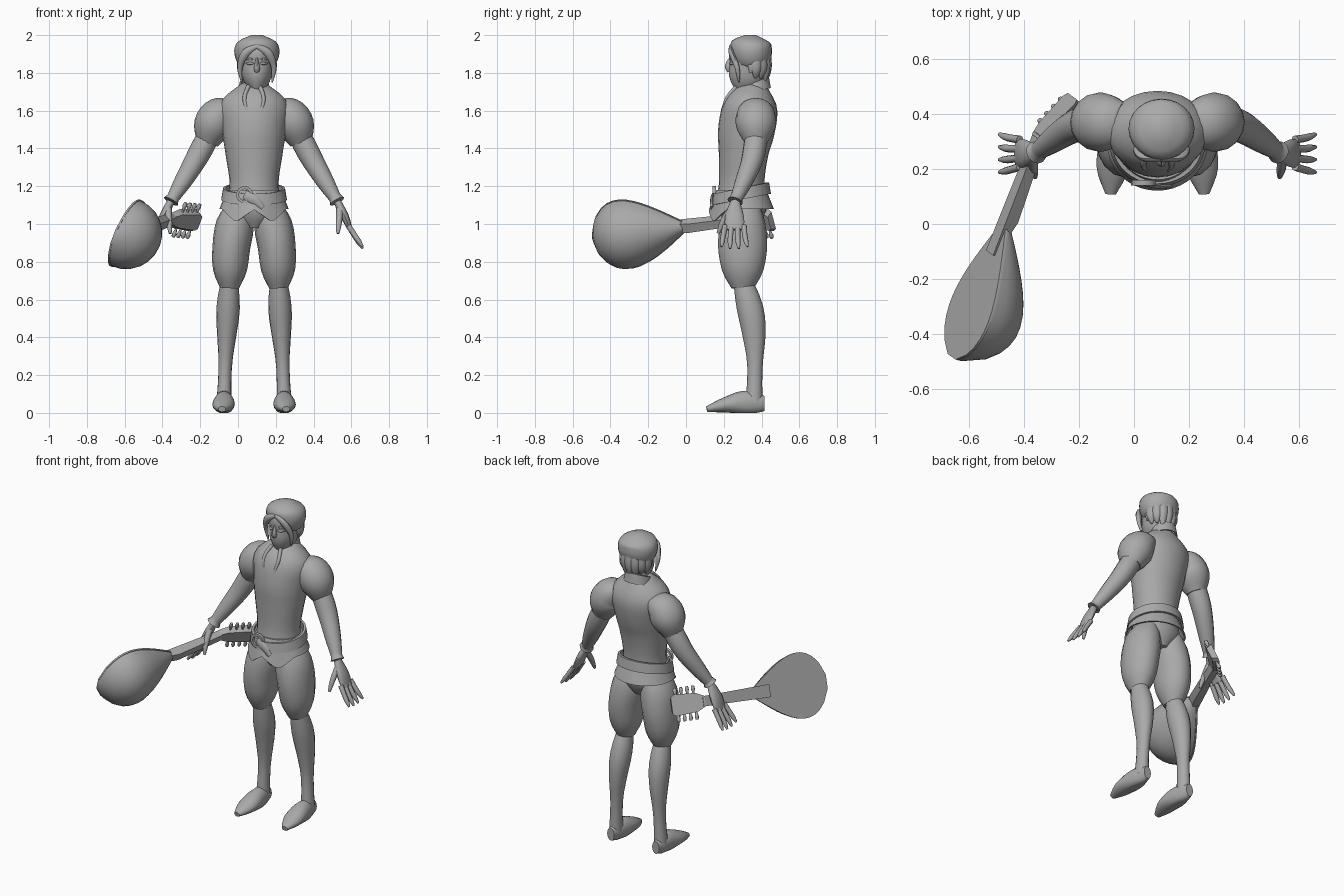
import bpy, bmesh
from math import sin, cos, pi, radians
from mathutils import Vector, Matrix

if "Cube" in bpy.data.objects:
    bpy.data.objects.remove(bpy.data.objects["Cube"], do_unlink=True)

COLOUR = (.4, .4, .4, 1)
grey = bpy.data.materials.new("plain grey")
grey.use_nodes = True
grey.diffuse_color = COLOUR
grey.node_tree.nodes["Principled BSDF"].inputs["Base Color"].default_value = COLOUR

X, Y, Z = Matrix.Identity(3)
BODY = Matrix.Translation(X * .085)
HEAD = Matrix.Translation(X * .1)


def skin(name, rings, frame=BODY, mirror=False, closed=False, angle=50):
    """Bridge rings of points into one surface, capped unless closed on itself."""
    bm = bmesh.new()
    rows = [[bm.verts.new(point) for point in ring] for ring in rings]
    following = rows[1:] + (rows[:1] if closed else [])
    for row, after in zip(rows, following):
        for i in range(len(row)):
            bm.faces.new((row[i - 1], row[i], after[i], after[i - 1]))
    if not closed:
        bm.faces.new(rows[0])
        bm.faces.new(rows[-1])
    bmesh.ops.recalc_face_normals(bm, faces=bm.faces)
    mesh = bpy.data.meshes.new(name)
    bm.to_mesh(mesh)
    bm.free()
    mesh.materials.append(grey)
    part = bpy.data.objects.new(name, mesh)
    bpy.context.collection.objects.link(part)
    part.matrix_world = frame
    if mirror:
        part.modifiers.new("Mirror", 'MIRROR').use_mirror_merge = False
    bpy.ops.object.select_all(action='DESELECT')
    part.select_set(True)
    bpy.context.view_layer.objects.active = part
    bpy.ops.object.shade_smooth_by_angle(angle=radians(angle))


def spline(keys, t):
    """Smooth value at t through evenly spaced numbers or vectors."""
    last = len(keys) - 1
    i = min(int(t * last), last - 1)
    f = t * last - i
    a, b = keys[i], keys[i + 1]
    leave = (b - keys[max(i - 1, 0)]) / 2
    arrive = (keys[min(i + 2, last)] - a) / 2
    blend = f * f * (3 - 2 * f)
    return a + (b - a) * blend + leave * f * (1 - f) ** 2 - arrive * f * f * (1 - f)


def limb(name, path, wide, deep=None, side=X, sides=16, steps=12, floor=None, **options):
    """Elliptical sections along a smooth path; wide runs along side, deep across it."""
    path = [Vector(point) for point in path]
    rings = []
    for step in range(steps + 1):
        t = step / steps
        before, after = max(t - .05, 0), min(t + .05, 1)
        along = (spline(path, after) - spline(path, before)).normalized()
        u = (side - along * side.dot(along)).normalized()
        v = along.cross(u) * spline(deep or wide, t)
        u = u * spline(wide, t)
        turns = [2 * pi * k / sides for k in range(sides)]
        ring = [spline(path, t) + u * cos(a) + v * sin(a) for a in turns]
        if floor is not None:
            for point in ring:
                point.z = max(point.z, floor)
        rings.append(ring)
    skin(name, rings, **options)


def band(name, centre, radii, low, high, flare, thick):
    """Strip round the body; low and high are rules of the angle from the front."""
    rings = []
    for k in range(40):
        a = 2 * pi * k / 40

        def at(grow, z):
            return (sin(a) * (radii[0] + grow), centre - cos(a) * (radii[1] + grow), z)
        rings.append([at(flare, low(a)), at(flare + thick, low(a)), at(thick, high(a)), at(0, high(a))])
    skin(name, rings, closed=True, angle=35)


# torso, pelvis and neck
limb("tunic_body", [(0, .29, 1.12), (0, .31, 1.43), (0, .365, 1.74)],
     (.14, .13, .15, .17, .18, .07), (.13, .12, .13, .15, .14, .065), sides=24, steps=18)
limb("pelvis", [(0, .3, 1.16), (0, .3, .98)], (.13, .15, .05), (.11, .12, .08))
limb("neck", [(0, .36, 1.65), (0, .35, 1.82)], (.06, .05), (.06, .055))


# flared skirt with two front points, slanted belt and collar
def hem(a):
    from_front = abs(a - pi) - pi
    point = max(0, 1 - abs(abs(from_front) - .55) * 1.7)
    return 1.08 - .07 * point


band("tunic_skirt", .293, (.133, .122), hem, lambda a: 1.18, .04, .01)
band("belt", .293, (.15, .133), lambda a: 1.13 - .03 * cos(a), lambda a: 1.19 - .03 * cos(a), .01, .014)
band("collar", .365, (.068, .066), lambda a: 1.7 - .02 * cos(a), lambda a: 1.75 - .03 * cos(a), .01, .008)

# open neckline, buckle and loose belt end
limb("lapel", [(.03, .27, 1.73), (.05, .21, 1.65), (0, .178, 1.5)], (.012, .01, .005), sides=8, mirror=True)
buckle_centre = Vector((-.05, .15, 1.155))
buckle = []
for k in range(16):
    spoke = X * cos(k * pi / 8) + Z * sin(k * pi / 8)
    buckle.append([buckle_centre + spoke * r + Y * y
                   for r, y in ((.045, -.01), (.045, .01), (.03, .01), (.03, -.01))])
skin("buckle", buckle, closed=True)
limb("belt_end", [buckle_centre, (0, .138, 1.13), (.045, .14, 1.085)], (.025, .026, .015), (.01, .01),
     side=X + Z, sides=8)

# legs: puffed breeches, hose and shoes
limb("breeches", [(.08, .3, 1.1), (.12, .3, .88), (.13, .3, .66)],
     (.06, .1, .1, .09, .05), (.09, .12, .13, .11, .06), mirror=True)
limb("hose", [(.13, .3, .7), (.14, .35, .5), (.15, .365, .3), (.16, .36, .05)],
     (.045, .062, .05, .035, .04), (.05, .07, .06, .04, .045), mirror=True)
limb("shoe", [(.16, .415, .05), (.16, .26, .05), (.17, .11, .02)],
     (.025, .05, .058, .02), (.04, .065, .04, .015), floor=0, mirror=True)

# arms: puffed sleeve, forearm and cuff
wrist = Vector((.44, .26, 1.12))
elbow = Vector((.25, .37, 1.45))
fore = (wrist - elbow).normalized()
limb("sleeve", [(.12, .37, 1.62), (.2, .37, 1.56), (.25, .37, 1.43)],
     (.07, .1, .105, .06), (.05, .09, .1, .06), side=Y, mirror=True)
limb("forearm", [elbow, (.32, .345, 1.32), wrist], (.06, .06, .05, .03), side=Y, mirror=True)
limb("cuff", [wrist - fore * .05, wrist], (.033, .033, .042), side=Y, sides=12, steps=4, mirror=True)

# hands
limb("palm", [wrist, (.48, .257, 1.04), (.51, .257, .97)], (.025, .05, .05), (.02, .022, .012),
     side=Y, sides=12, steps=6, mirror=True)
for i in range(4):
    spread = i - 1.5
    knuckle = Vector((.5, .257 + .033 * spread, .99))
    tip = Vector((.575, .257 + .046 * spread, .865 + .01 * abs(spread)))
    bend = (knuckle + tip) / 2 + fore * .01
    limb("finger", [knuckle, bend, tip], (.015, .014, .013, .006), side=Y, sides=8, steps=6, mirror=True)
limb("thumb", [(.455, .24, 1.08), (.45, .2, 1.02), (.444, .17, .95)], (.02, .018, .015, .008),
     side=Y, sides=8, steps=6, mirror=True)

# head and face
limb("head", [(0, .29, 1.695), (0, .335, 1.84), (0, .34, 1.98)],
     (.02, .07, .085, .085, .04), (.03, .09, .105, .11, .06), sides=24, frame=HEAD)
limb("nose", [(0, .237, 1.875), (0, .224, 1.84), (0, .23, 1.805)], (.008, .01, .017, .012),
     (.01, .015, .018, .01), sides=8, steps=6, frame=HEAD)
for name, z, half in (("upper_lip", 1.778, .026), ("lower_lip", 1.766, .02)):
    limb(name, [(-half, .255, z), (0, .24, z), (half, .255, z)], (.003, .007, .003),
         side=Z, sides=8, steps=6, frame=HEAD)
for name, z, half in (("brow", 1.873, .006), ("eye", 1.85, .008)):
    limb(name, [(.014, .236, z), (.035, .238, z), (.058, .259, z)], (.003, half, .003),
         side=Z, sides=8, steps=6, frame=HEAD, mirror=True)
limb("ear", [(.08, .345, 1.87), (.09, .35, 1.84), (.085, .345, 1.8)], (.006, .01, .006), (.01, .022, .01),
     sides=8, steps=6, frame=HEAD, mirror=True)

# hair: full cap, parted fringe and back locks
limb("hair_cap", [(0, .375, 1.825), (0, .345, 1.92), (0, .345, 2)],
     (.08, .11, .12, .1, .03), (.06, .1, .11, .1, .03), sides=24, frame=HEAD)
limb("fringe", [(0, .238, 1.94), (.06, .24, 1.905), (.09, .27, 1.83), (.08, .28, 1.75)],
     (.012, .022, .015, .004), (.01, .014, .014, .004), side=X + Z, sides=8, frame=HEAD, mirror=True)
for i in range(7):
    turn = (i - 3) * .42
    out = X * sin(turn) + Y * cos(turn)
    nape = Y * .345
    end = 1.735 + .012 * (abs(i - 3) + i % 2)
    limb("back_lock", [nape + out * .085 + Z * 1.89, nape + out * .09 + Z * 1.82, nape + out * .075 + Z * end],
         (.03, .032, .022, .006), (.02, .02, .015, .006), side=out.cross(Z), sides=8, steps=8, frame=HEAD)

# lute frame: local x towards the bowl, y across the soundboard, z away from the neck
axis = Vector((-.2, -.51, -.06)).normalized()
across = Vector((.42, 0, .91))
across = (across - axis * across.dot(axis)).normalized()
bulge = across.cross(axis)
LUTE = Matrix.Translation((-.46, .02, .99)) @ Matrix((bulge, across, axis)).transposed().to_4x4()

# lute bowl and soundboard share one pear outline
bowl, board = [], []
for step in range(15):
    t = .01 + .07 * step
    half = .19 * sin(pi * t ** 1.7) ** .55
    arc = [pi * k / 12 for k in range(-6, 7)]
    bowl.append([(half * cos(a), half * sin(a), .55 * t) for a in arc])
    rim = half + .004
    board.append([(-.006, -rim, .55 * t), (.004, -rim, .55 * t), (.004, rim, .55 * t), (-.006, rim, .55 * t)])
skin("lute_bowl", bowl, frame=LUTE, angle=45)
skin("soundboard", board, frame=LUTE)


def beam(name, sections, low, frame):
    """Tapered bar from sections of (z, half width, height)."""
    skin(name, [[(low, -w, z), (low, w, z), (high, w * .7, z), (high, -w * .7, z)] for z, w, high in sections],
         frame=frame, angle=30)


# neck, bent peghead and tuning pegs
beam("lute_neck", [(-.33, .03, .02), (0, .036, .035), (.14, .038, 0)], -.016, LUTE)
PEGS = LUTE @ Matrix.Translation(Z * -.32) @ Matrix.Rotation(-.42, 4, 'Y')
beam("peghead", [(.01, .03, .02), (-.04, .055, .02), (-.17, .064, .02), (-.19, .05, .02)], -.016, PEGS)
for i in range(4):
    for side in (-1, 1):
        root = Z * (-.05 - .036 * i)
        limb("peg", [root + Y * side * .04, root + Y * side * .1], (.006, .006, .012, .008),
             sides=8, steps=6, frame=PEGS)
